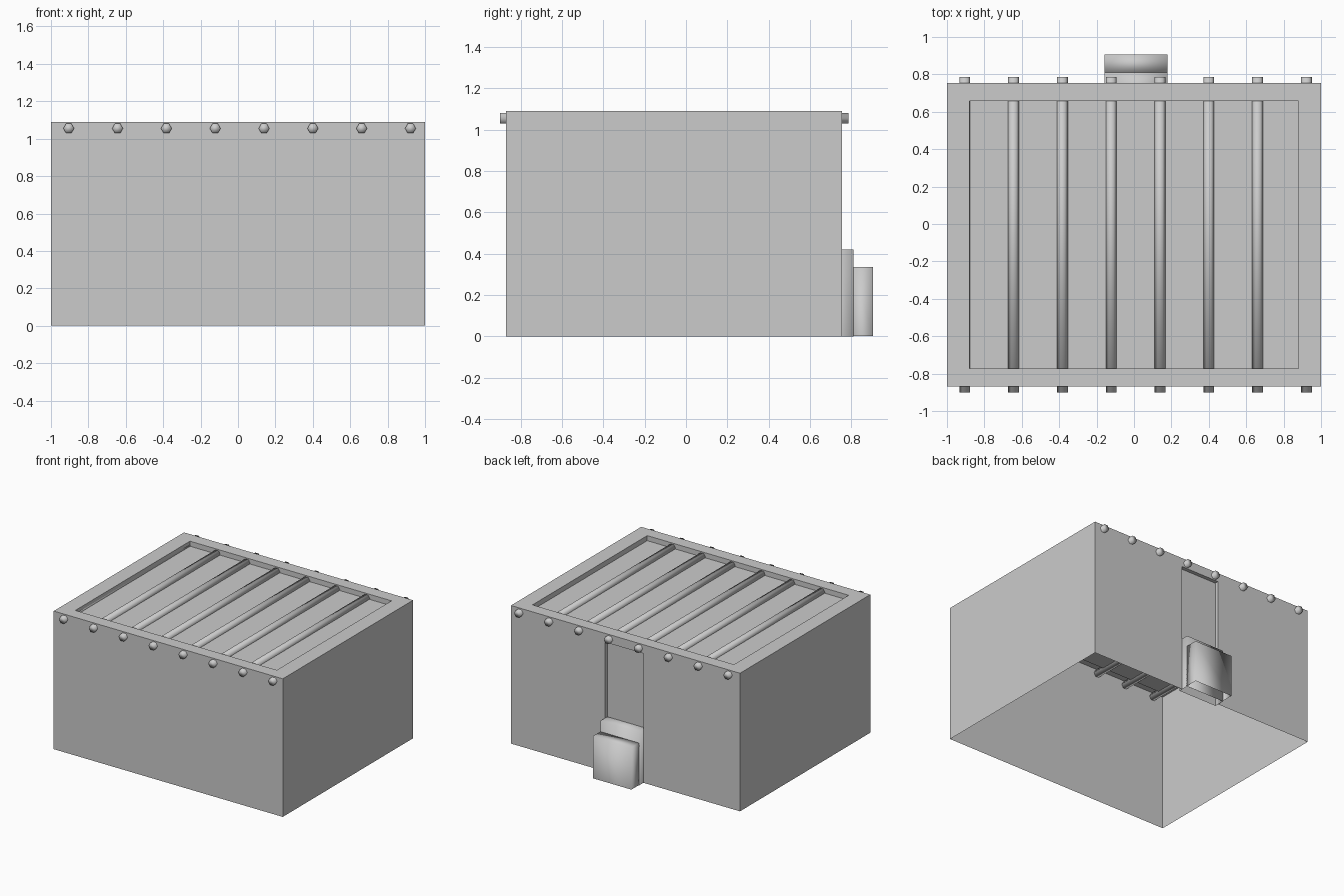
import bpy, bmesh
from math import radians
from mathutils import Matrix, Vector

if "Cube" in bpy.data.objects:
    bpy.data.objects.remove(bpy.data.objects["Cube"], do_unlink=True)

GREY = (0.6, 0.6, 0.6, 1)
grey = bpy.data.materials.new("plain_grey")
grey.use_nodes = True
grey.diffuse_color = GREY
for node in grey.node_tree.nodes:
    if node.type == "BSDF_PRINCIPLED":
        node.inputs["Base Color"].default_value = GREY

FRONT, BACK, TOP = -0.87, 0.755, 1.09
DOOR_RIGHT, DOOR_LEFT, DOOR_TOP, DOOR_DEPTH = -0.157, 0.18, 1.02, 0.03


def finish(name, bm, smooth=False):
    mesh = bpy.data.meshes.new(name)
    for face in bm.faces:
        face.smooth = smooth
    bm.to_mesh(mesh)
    bm.free()
    mesh.materials.append(grey)
    obj = bpy.data.objects.new(name, mesh)
    bpy.context.collection.objects.link(obj)
    return obj


def open_box(low, high):
    """Box shell without a floor."""
    low, high = Vector(low), Vector(high)
    bm = bmesh.new()
    bmesh.ops.create_cube(bm, size=1)
    bmesh.ops.scale(bm, vec=high - low, verts=bm.verts)
    bmesh.ops.translate(bm, vec=(low + high) / 2, verts=bm.verts)
    remove_faces(bm, Vector((0, 0, -1)))
    return bm


def remove_faces(bm, direction):
    bm.normal_update()
    faces = [f for f in bm.faces if f.normal.dot(direction) > 0.9]
    bmesh.ops.delete(bm, geom=faces, context="FACES")


def cut(bm, face, point, normal):
    geom = [face, *face.edges, *face.verts]
    bmesh.ops.bisect_plane(bm, geom=geom, plane_co=point, plane_no=normal)
    bm.normal_update()


def back_face(bm):
    """The back wall face that covers the middle of the doorway."""
    x = (DOOR_LEFT + DOOR_RIGHT) / 2
    for f in bm.faces:
        xs = [v.co.x for v in f.verts]
        zs = [v.co.z for v in f.verts]
        if f.normal.y > 0.9 and min(xs) < x < max(xs) and min(zs) < 0.1:
            return f


# Walls, open underneath
walls = open_box((-1, FRONT, 0), (1, BACK, TOP))

# Roof rim with a sunken panel
roof = max(walls.faces, key=lambda f: f.calc_center_median().z)
bmesh.ops.inset_individual(walls, faces=[roof], thickness=0.01)
for v, (x, y) in zip(roof.verts, [(v.co.x, v.co.y) for v in roof.verts]):
    v.co.x = 0.88 if x > 0 else -0.88
    v.co.y = BACK - 0.097 if y > 0 else FRONT + 0.097
walls.normal_update()
bmesh.ops.inset_individual(walls, faces=[roof], thickness=0, depth=-0.04)
walls.normal_update()

# Doorway recessed into the back wall
cut(walls, back_face(walls), (DOOR_RIGHT, 0, 0), (1, 0, 0))
cut(walls, back_face(walls), (DOOR_LEFT, 0, 0), (1, 0, 0))
cut(walls, back_face(walls), (0, 0, DOOR_TOP), (0, 0, 1))
door = back_face(walls)
bmesh.ops.inset_individual(walls, faces=[door], thickness=0, depth=-DOOR_DEPTH)
sill = [f for f in walls.faces if max(v.co.z for v in f.verts) < 0.01]
bmesh.ops.delete(walls, geom=sill, context="FACES")
finish("walls_and_roof", walls)

# Two steps up to the doorway
upper = open_box((DOOR_RIGHT, BACK - DOOR_DEPTH, 0), (DOOR_LEFT, 0.81, 0.42))
remove_faces(upper, Vector((0, -1, 0)))
finish("upper_step", upper, smooth=True)
lower = open_box((DOOR_RIGHT, 0.805, 0.003), (DOOR_LEFT, 0.905, 0.335))
finish("lower_step", lower, smooth=True)

# Six-sided roof beams that poke out at the front and back
for i in range(8):
    beam = bmesh.new()
    bmesh.ops.create_cone(beam, cap_ends=True, segments=6, radius1=0.029,
                          radius2=0.029, depth=1.685)
    turn = Matrix.Rotation(radians(90), 4, "X") @ Matrix.Rotation(radians(30), 4, "Z")
    place = Matrix.Translation((-0.905 + i * 0.261, -0.0575, 1.055))
    bmesh.ops.transform(beam, matrix=place @ turn, verts=beam.verts)
    finish(f"roof_beam_{i + 1}", beam, smooth=True)
